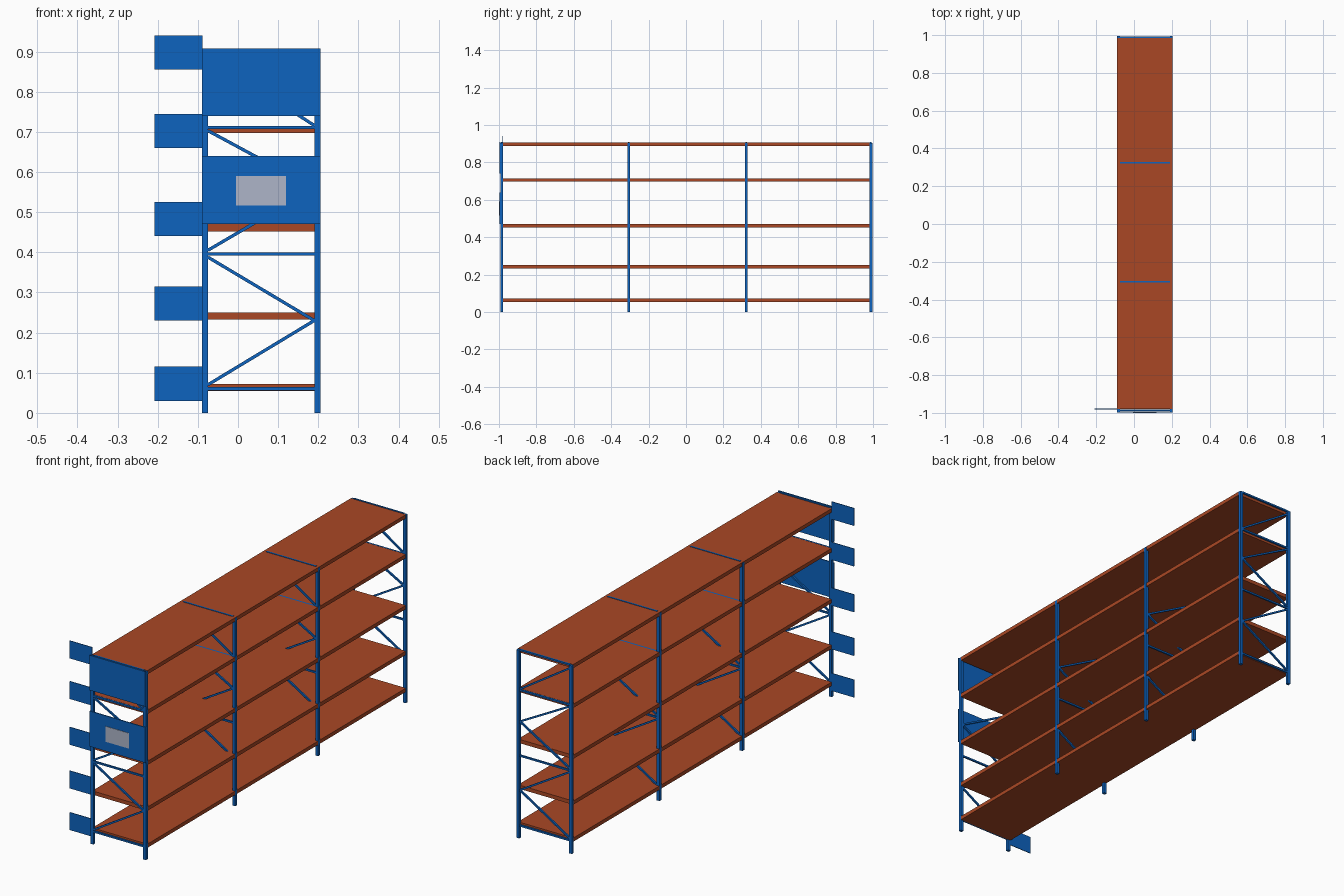
import bpy, math

if "Cube" in bpy.data.objects:
    bpy.data.objects.remove(bpy.data.objects["Cube"])


def material(name, rgb):
    m = bpy.data.materials.new(name)
    m.diffuse_color = (*rgb, 1)
    m.use_nodes = True
    m.node_tree.nodes["Principled BSDF"].inputs["Base Color"].default_value = m.diffuse_color
    return m


BLUE = material("frame blue", (0.004, 0.125, 0.52))
ORANGE = material("shelf orange", (0.40, 0.064, 0.018))
GREY = material("label grey", (0.42, 0.46, 0.58))


def box(name, mat, x0, x1, y0, y1, z0, z1):
    bpy.ops.mesh.primitive_cube_add(size=1, location=((x0 + x1) / 2, (y0 + y1) / 2, (z0 + z1) / 2))
    ob = bpy.context.object
    ob.name = name
    ob.scale = (x1 - x0, y1 - y0, z1 - z0)
    ob.data.materials.append(mat)
    return ob


def brace(name, y, xa, za, xb, zb, t=0.008):
    # straight bar in the xz plane between two points
    length = math.hypot(xb - xa, zb - za)
    ob = box(name, BLUE, -length / 2, length / 2, -t / 2, t / 2, -t / 2, t / 2)
    ob.location = ((xa + xb) / 2, y, (za + zb) / 2)
    ob.rotation_euler = (0, -math.atan2(zb - za, xb - xa), 0)


XL, XR, POST = -0.09, 0.205, 0.015
IL, IR = XL + POST, XR - POST

# upright frames with zigzag bracing
for y in (-0.985, -0.307, 0.323, 0.989):
    for x in (XL, IR):
        box("upright_post", BLUE, x, x + POST, y - 0.007, y + 0.007, 0, 0.904)
    for z in (0.06, 0.396, 0.711, 0.904):
        box("cross_bar", BLUE, IL, IR, y - 0.004, y + 0.004, z - 0.004, z + 0.004)
    for za, zb in ((0.07, 0.23), (0.388, 0.23), (0.405, 0.56), (0.703, 0.56), (0.887, 0.716)):
        brace("diagonal_brace", y, IL, za, IR, zb)

# shelves
for top in (0.072, 0.25, 0.47, 0.715, 0.906):
    box("shelf", ORANGE, XL + 0.001, XR - 0.001, -0.98, 0.984, top - 0.018, top)

# end panels and label plate
for z0, z1 in ((0.47, 0.64), (0.74, 0.908)):
    box("end_panel", BLUE, XL, XR, -0.998, -0.993, z0, z1)
plate = box("label_plate", GREY, -0.005, 0.12, -1.0, -0.998, 0.516, 0.59)

# side flags, one per shelf
for z0 in (0.03, 0.23, 0.44, 0.66, 0.855):
    box("aisle_flag", BLUE, -0.208, XL + 0.001, -0.981, -0.978, z0, z0 + 0.085)
